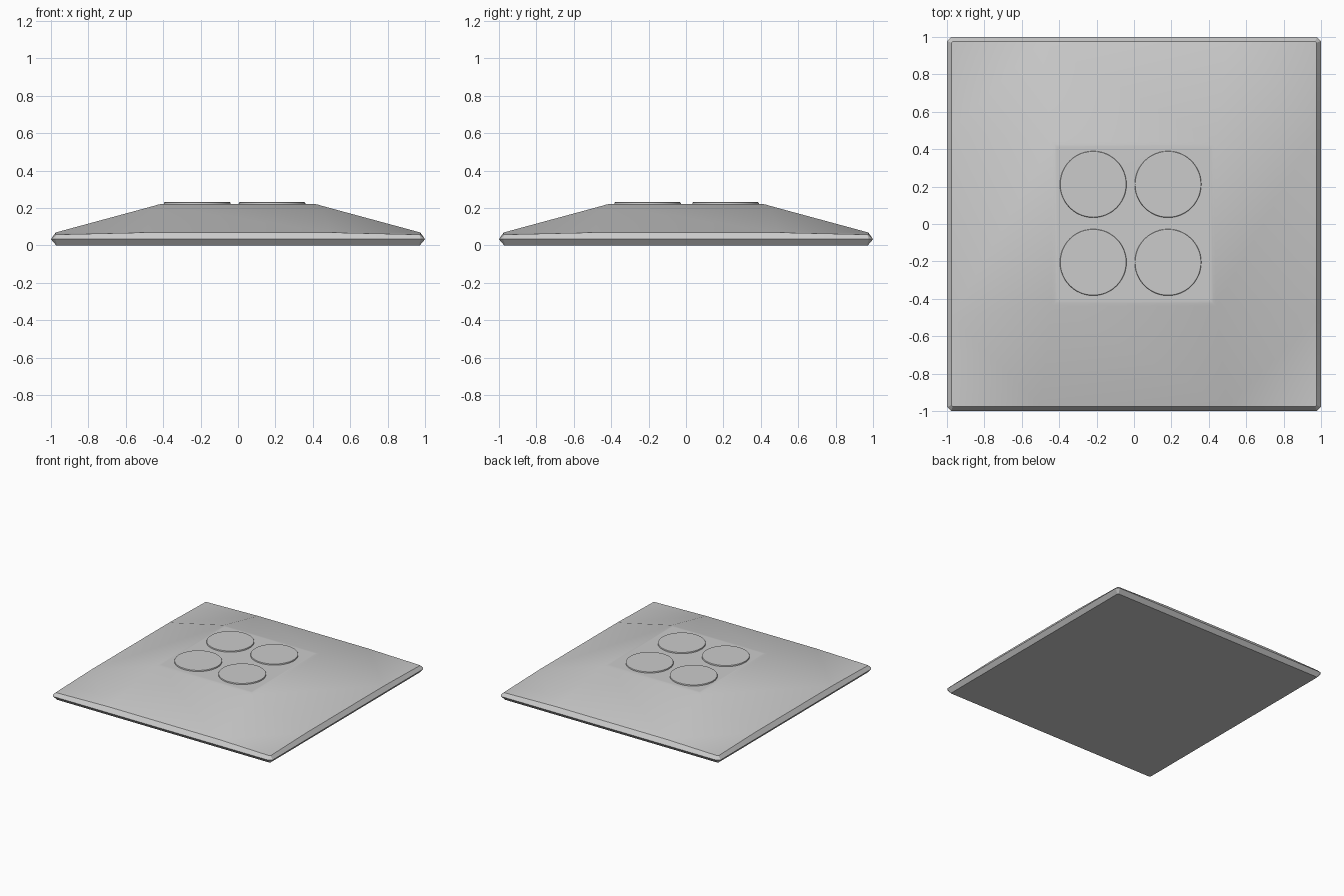
import bpy
import bmesh
from math import radians

old = bpy.data.objects.get("Cube")
if old:
    bpy.data.objects.remove(old, do_unlink=True)

grey = bpy.data.materials.new("plain grey")
grey.use_nodes = True
colour = (0.6, 0.6, 0.6, 1)
grey.diffuse_color = colour
grey.node_tree.nodes["Principled BSDF"].inputs["Base Color"].default_value = colour


def finish(name, bm):
    bmesh.ops.recalc_face_normals(bm, faces=bm.faces)
    mesh = bpy.data.meshes.new(name)
    bm.to_mesh(mesh)
    bm.free()
    mesh.materials.append(grey)
    obj = bpy.data.objects.new(name, mesh)
    bpy.context.collection.objects.link(obj)
    bpy.ops.object.select_all(action="DESELECT")
    obj.select_set(True)
    bpy.context.view_layer.objects.active = obj
    bpy.ops.object.shade_smooth_by_angle(angle=radians(25))
    obj.modifiers.new("Weighted normals", "WEIGHTED_NORMAL").keep_sharp = True
    return obj


def ring(bm, half, cut, z_side, z_corner):
    """Square outline with clipped corners; four points per side."""
    verts = []
    for c, s in ((1, 0), (0, 1), (-1, 0), (0, -1)):
        for along, z in ((cut - half, z_corner), (-0.5, z_side),
                         (0.5, z_side), (half - cut, z_corner)):
            verts.append(bm.verts.new((c * half - s * along,
                                       s * half + c * along, z)))
    return verts


# Sloped base: angled rim, four slopes, folded corners, raised flat centre
bm = bmesh.new()
rings = [ring(bm, 0.972, 0.006, 0, 0),
         ring(bm, 1.0, 0.022, 0.033, 0.033),
         ring(bm, 0.975, 0.006, 0.069, 0.058)]
bm.faces.new(rings[0])
for low, high in zip(rings, rings[1:]):
    for i in range(16):
        j = (i + 1) % 16
        bm.faces.new((low[i], low[j], high[j], high[i]))
rim = rings[-1]
P = 0.425
top = [bm.verts.new((x, y, 0.221)) for x, y in ((P, -P), (P, P), (-P, P), (-P, -P))]
bm.faces.new(top)
for k in range(4):
    a, b = top[k], top[(k + 1) % 4]
    side = [rim[(4 * k + n) % 16] for n in range(1, 6)]
    bm.faces.new((a, side[0], side[1], b))
    bm.faces.new((b, side[1], side[4]))
    bm.faces.new((side[1], side[2], side[3], side[4]))
bm.normal_update()
bmesh.ops.bevel(bm, geom=[e for e in bm.edges if all(v in top for v in e.verts)],
                offset=0.015, segments=2, profile=0.5, affect="EDGES",
                clamp_overlap=True)
finish("sloped_base", bm)

# Four thin round pads with softened rims
for row, y in (("front", -0.205), ("back", 0.212)):
    for side, x in (("right", -0.218), ("left", 0.182)):
        bm = bmesh.new()
        bmesh.ops.create_cone(bm, cap_ends=True, segments=48, radius1=0.178,
                              radius2=0.178, depth=0.02)
        bmesh.ops.translate(bm, verts=bm.verts, vec=(x, y, 0.222))
        edges = [e for e in bm.edges if all(v.co.z > 0.23 for v in e.verts)]
        bmesh.ops.bevel(bm, geom=edges, offset=0.007, segments=2, profile=0.5,
                        affect="EDGES")
        finish(f"{row}_{side}_pad", bm)
